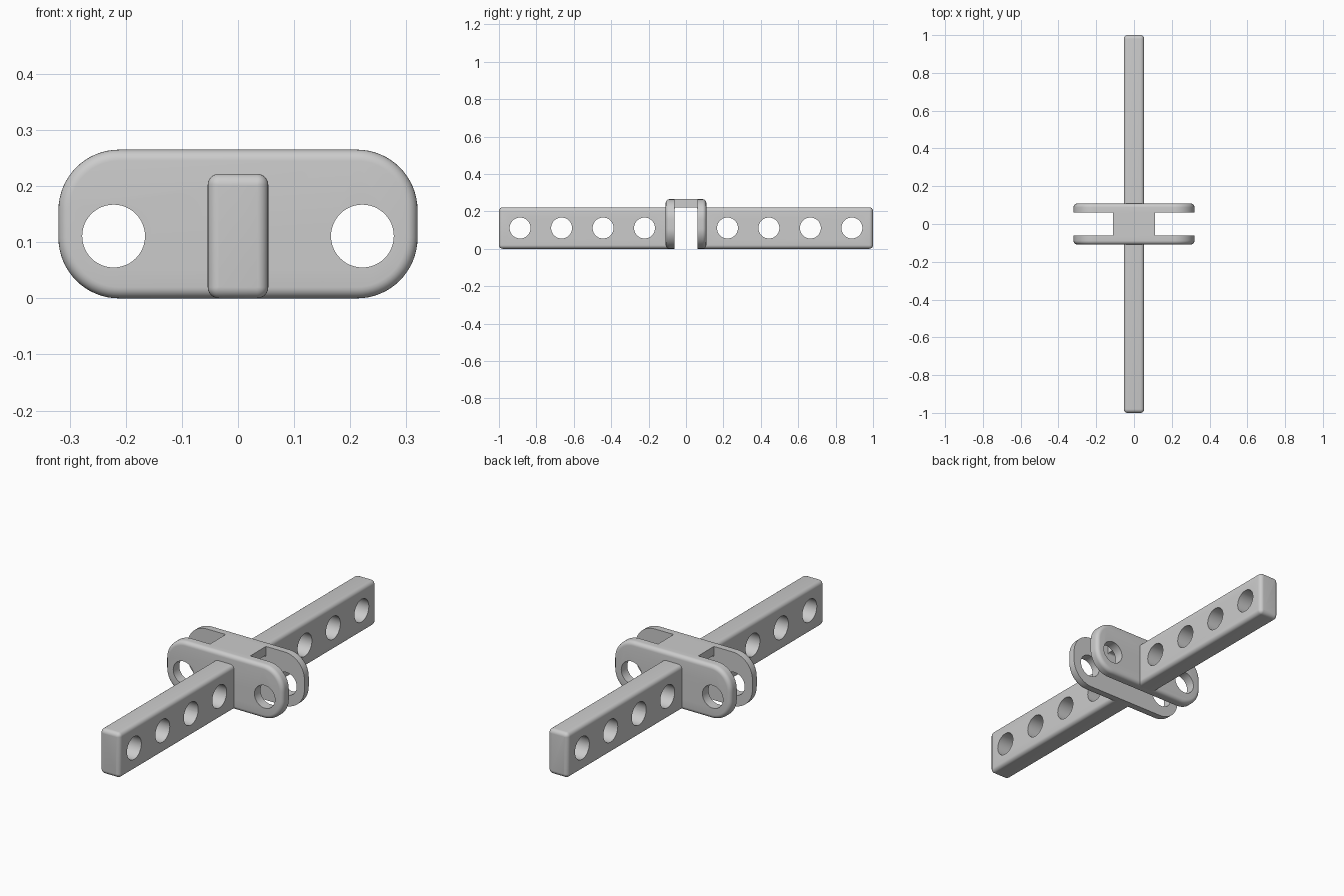
import bpy, bmesh
from math import sin, cos, pi, radians

if "Cube" in bpy.data.objects:
    bpy.data.objects.remove(bpy.data.objects["Cube"])

HOLE_R, HOLE_Z, PITCH = 0.056, 0.111, 0.2217


def finish(name, bm):
    bmesh.ops.recalc_face_normals(bm, faces=bm.faces)
    me = bpy.data.meshes.new(name)
    bm.to_mesh(me)
    bm.free()
    ob = bpy.data.objects.new(name, me)
    bpy.context.collection.objects.link(ob)
    return ob


def activate(ob):
    bpy.ops.object.select_all(action='DESELECT')
    ob.select_set(True)
    bpy.context.view_layer.objects.active = ob


def rounded_rect(w, z0, z1, r, inset, n):
    """Outline in x/z, shrunk evenly by inset."""
    rr = max(r - inset, 0.0005)
    cx, lo, hi = w - r, z0 + r, z1 - r
    pts = []
    for k, (x, z) in enumerate([(cx, hi), (-cx, hi), (-cx, lo), (cx, lo)]):
        for i in range(n + 1):
            a = pi / 2 * (k + i / n)
            pts.append((x + rr * cos(a), z + rr * sin(a)))
    return pts


def slab(name, w, z0, z1, r, y0, y1, fillet, n):
    """Rounded rectangle run along y, with a filleted rim at y1."""
    steps = 6
    levels = [(y0, 0)]
    for i in range(steps + 1):
        a = pi / 2 * i / steps
        levels.append((y1 - fillet + fillet * sin(a), fillet * (1 - cos(a))))
    bm = bmesh.new()
    rings = [[bm.verts.new((x, y, z)) for x, z in rounded_rect(w, z0, z1, r, d, n)]
             for y, d in levels]
    for a, b in zip(rings, rings[1:]):
        for i in range(len(a)):
            j = (i + 1) % len(a)
            bm.faces.new((a[i], a[j], b[j], b[i]))
    bm.faces.new(rings[0])
    bm.faces.new(rings[-1])
    return finish(name, bm)


def drill(ob, centre, rot):
    """Cut one round through-hole."""
    bpy.ops.mesh.primitive_cylinder_add(vertices=48, radius=HOLE_R, depth=0.5,
                                        location=centre, rotation=rot)
    cutter = bpy.context.object
    cutter.hide_render = True
    activate(ob)
    mod = ob.modifiers.new("hole", 'BOOLEAN')
    mod.object, mod.operation, mod.solver = cutter, 'DIFFERENCE', 'EXACT'
    bpy.ops.object.modifier_apply(modifier=mod.name)
    bpy.data.objects.remove(cutter)


def smooth_and_mirror(ob):
    activate(ob)
    bpy.ops.object.shade_smooth_by_angle(angle=radians(35))
    mod = ob.modifiers.new("mirror", 'MIRROR')
    mod.use_axis = (False, True, False)
    mod.use_mirror_merge = False
    bpy.ops.object.modifier_apply(modifier=mod.name)


# Perforated beams, front and back
beams = slab("perforated_beams", 0.054, 0, 0.222, 0.02, 0.08, 1.0, 0.02, 6)
for i in range(1, 5):
    drill(beams, (0, PITCH * i, HOLE_Z), (0, pi / 2, 0))
smooth_and_mirror(beams)

# Clevis plates with pin holes
plates = slab("fork_plates", 0.32, 0, 0.265, 0.108, 0.061, 0.1085, 0.02, 16)
for s in (-1, 1):
    drill(plates, (s * PITCH, 0, HOLE_Z), (pi / 2, 0, 0))
smooth_and_mirror(plates)

# Bridge joining the plates along the top, filleted underneath
f = 0.01
half = [(0.061 - f + f * sin(a), 0.222 - f + f * cos(a))
        for a in (pi / 2 * i / 5 for i in range(6))] + [(0.061, 0.265)]
profile = half + [(-y, z) for y, z in reversed(half)]
bm = bmesh.new()
face = bm.faces.new([bm.verts.new((-0.11, y, z)) for y, z in profile])
ext = bmesh.ops.extrude_face_region(bm, geom=[face], use_keep_orig=True)
bmesh.ops.translate(bm, vec=(0.22, 0, 0),
                    verts=[v for v in ext["geom"] if isinstance(v, bmesh.types.BMVert)])
bridge = finish("top_bridge", bm)
activate(bridge)
bpy.ops.object.shade_smooth_by_angle(angle=radians(35))
